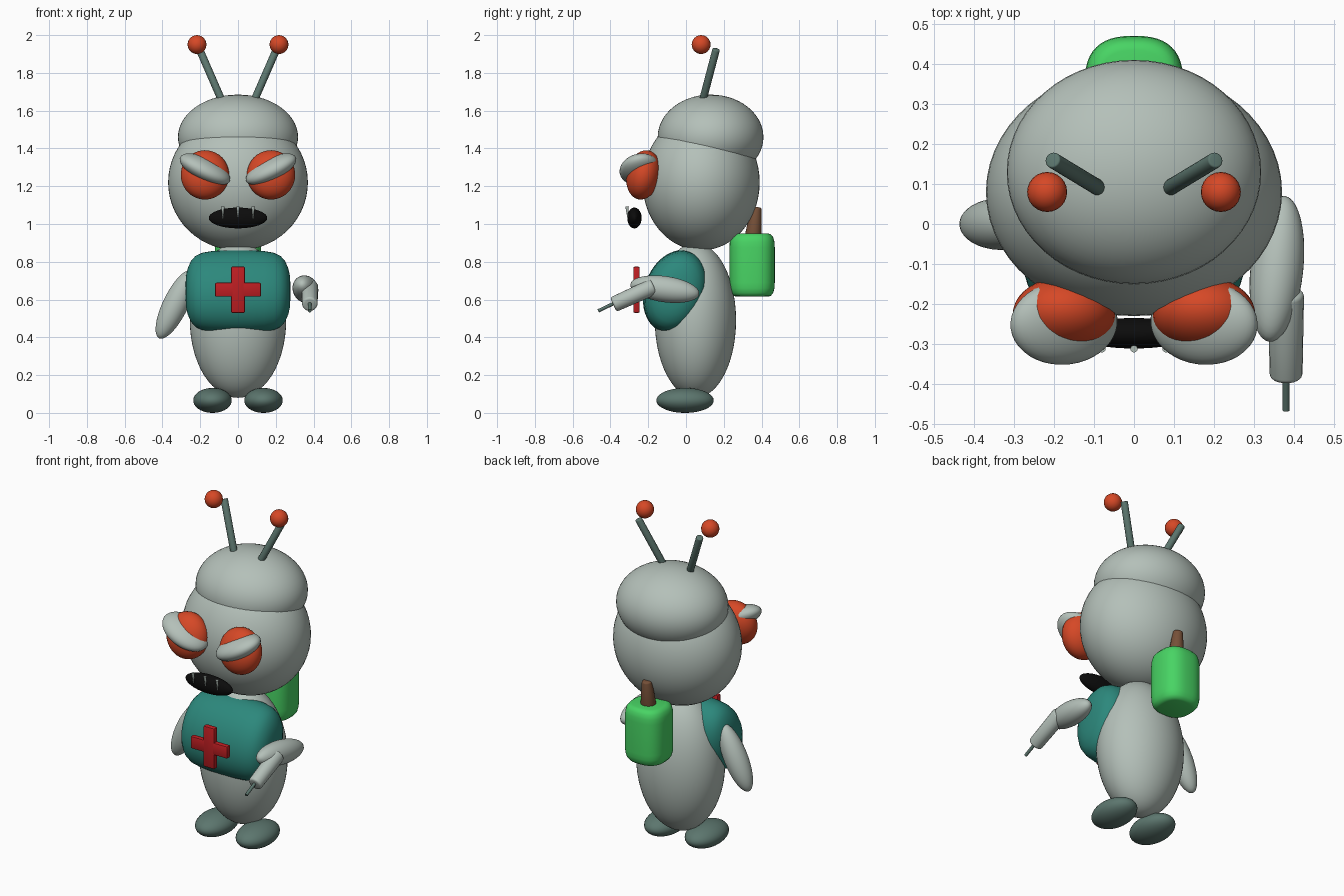
import bpy, bmesh, math
from mathutils import Vector, Matrix, Euler

if "Cube" in bpy.data.objects:
    bpy.data.objects.remove(bpy.data.objects["Cube"])


def material(name, r, g, b):
    def lin(c):
        c /= 255
        return c / 12.92 if c <= 0.04045 else ((c + 0.055) / 1.055) ** 2.4
    m = bpy.data.materials.new(name)
    m.diffuse_color = (lin(r), lin(g), lin(b), 1)
    m.use_nodes = True
    m.node_tree.nodes["Principled BSDF"].inputs["Base Color"].default_value = m.diffuse_color
    return m


GREY = material("pale grey", 180, 192, 185)
SLATE = material("slate", 92, 118, 110)
TEAL = material("teal", 44, 136, 124)
ORANGE = material("orange red", 214, 72, 38)
RED = material("red", 190, 30, 34)
GREEN = material("green", 72, 212, 100)
BROWN = material("brown", 118, 80, 56)
BLACK = material("black", 12, 12, 12)


def finish(name, bm, mat, angle=40):
    bmesh.ops.recalc_face_normals(bm, faces=bm.faces)
    me = bpy.data.meshes.new(name)
    bm.to_mesh(me)
    bm.free()
    ob = bpy.data.objects.new(name, me)
    bpy.context.collection.objects.link(ob)
    me.materials.append(mat)
    bpy.ops.object.select_all(action='DESELECT')
    ob.select_set(True)
    bpy.context.view_layer.objects.active = ob
    bpy.ops.object.shade_smooth_by_angle(angle=math.radians(angle))
    return ob


def placement(loc, rot):
    r = Euler([math.radians(a) for a in rot]).to_matrix().to_4x4()
    return Matrix.Translation(loc) @ r


def ellipsoid(name, loc, radii, mat, rot=(0, 0, 0), seg=40):
    bm = bmesh.new()
    bmesh.ops.create_uvsphere(bm, u_segments=seg, v_segments=seg // 2, radius=1)
    bm.transform(placement(loc, rot) @ Matrix.Diagonal((*radii, 1)))
    return finish(name, bm, mat)


def rod(name, start, end, r1, r2, mat, bevel=0.0):
    p, q = Vector(start), Vector(end)
    bm = bmesh.new()
    bmesh.ops.create_cone(bm, cap_ends=True, segments=20, radius1=r1, radius2=r2,
                          depth=(q - p).length)
    if bevel:
        rims = [e for e in bm.edges if abs(e.verts[0].co.z - e.verts[1].co.z) < 1e-5]
        bmesh.ops.bevel(bm, geom=rims, offset=bevel, segments=3, affect='EDGES', profile=0.5)
    turn = Vector((0, 0, 1)).rotation_difference(q - p).to_matrix().to_4x4()
    bm.transform(Matrix.Translation((p + q) / 2) @ turn)
    return finish(name, bm, mat)


def barrel(name, profile, a, b, power, matrix, mat, seg=48):
    """Stack of scaled superellipse rings along local z."""
    bm = bmesh.new()
    rings = []
    for h, s in profile:
        ring = []
        for i in range(seg):
            t = 2 * math.pi * i / seg
            c, d = math.cos(t), math.sin(t)
            x = math.copysign(abs(c) ** (2 / power), c)
            y = math.copysign(abs(d) ** (2 / power), d)
            ring.append(bm.verts.new((a * s * x, b * s * y, h)))
        rings.append(ring)
    for lo, hi in zip(rings, rings[1:]):
        for i in range(seg):
            j = (i + 1) % seg
            bm.faces.new((lo[i], lo[j], hi[j], hi[i]))
    bm.faces.new(rings[0])
    bm.faces.new(rings[-1])
    bm.transform(matrix)
    return finish(name, bm, mat, 60)


def bar(name, loc, size, mat, bevel):
    bm = bmesh.new()
    bmesh.ops.create_cube(bm, size=1)
    bm.transform(Matrix.Translation(loc) @ Matrix.Diagonal((*size, 1)))
    bmesh.ops.bevel(bm, geom=bm.edges[:], offset=bevel, segments=2, affect='EDGES', profile=0.5)
    return finish(name, bm, mat)


# Head, cap and body
ellipsoid("head", (0, 0.08, 1.22), (0.37, 0.31, 0.36), GREY, seg=56)
ellipsoid("cap", (0, 0.13, 1.46), (0.318, 0.28, 0.225), GREY, seg=56)
ellipsoid("body", (0, 0.05, 0.49), (0.255, 0.215, 0.41), GREY, seg=56)

# Shirt: a rounded barrel lying across the chest, leaning back
half = [(0.278, 0.15), (0.274, 0.4), (0.266, 0.56), (0.25, 0.73), (0.225, 0.86),
        (0.19, 0.935), (0.14, 0.975), (0.07, 0.995)]
shirt_profile = [(-h, s) for h, s in half] + [(0, 1)] + half[::-1]
barrel("shirt", shirt_profile, 0.225, 0.165, 2,
       placement((0, -0.055, 0.643), (-20, 0, 0)) @ Matrix.Rotation(math.pi / 2, 4, 'Y'), TEAL)

# Cross on the chest
bar("cross_upright", (0, -0.262, 0.652), (0.074, 0.034, 0.245), RED, 0.008)
bar("cross_bar", (0, -0.262, 0.652), (0.245, 0.033, 0.074), RED, 0.008)

# Bottle on the back with its cork
bottle_profile = [(0.615, 0.7), (0.62, 0.83), (0.635, 0.93), (0.66, 0.985), (0.69, 1),
                  (0.875, 1), (0.905, 0.985), (0.93, 0.93), (0.945, 0.83), (0.95, 0.7)]
barrel("bottle", bottle_profile, 0.123, 0.12, 2.6, Matrix.Translation((0, 0.35, 0)), GREEN)
rod("cork", (0, 0.355, 0.93), (0, 0.372, 1.09), 0.045, 0.027, BROWN, 0.008)

# Paired parts
for side, s in (("left", -1), ("right", 1)):
    ellipsoid(side + "_foot", (s * 0.135, -0.005, 0.066), (0.102, 0.152, 0.066), SLATE)
    ellipsoid(side + "_eye", (s * 0.175, -0.225, 1.26), (0.128, 0.09, 0.132), ORANGE, (-12, 0, 0))
    ellipsoid(side + "_eyelid", (s * 0.175, -0.247, 1.29), (0.146, 0.106, 0.058), GREY,
              (10, -s * 26, 0))
    rod(side + "_antenna", (s * 0.08, 0.085, 1.64), (s * 0.204, 0.16, 1.925),
        0.02, 0.02, SLATE, 0.005)
    ellipsoid(side + "_antenna_ball", (s * 0.217, 0.08, 1.95), (0.05, 0.05, 0.05), ORANGE, seg=24)

# Mouth and small teeth
ellipsoid("mouth", (0, -0.273, 1.032), (0.155, 0.038, 0.055), BLACK)
for i, x in enumerate((-0.08, 0, 0.08)):
    rod("tooth_%d" % (i + 1), (x, -0.312, 1.092), (x, -0.308, 1.03), 0.009, 0.002, GREY)

# Hanging arm
ellipsoid("left_arm", (-0.33, 0, 0.575), (0.067, 0.065, 0.2), GREY, (0, 26, 0))

# Raised arm, forearm and needle
ellipsoid("right_upper_arm", (0.357, -0.112, 0.655), (0.066, 0.185, 0.069), GREY, (-8, 0, -6))
rod("right_forearm", (0.38, -0.17, 0.67), (0.38, -0.385, 0.573), 0.045, 0.041, GREY, 0.012)
rod("needle", (0.38, -0.36, 0.59), (0.38, -0.465, 0.54), 0.009, 0.009, SLATE)
